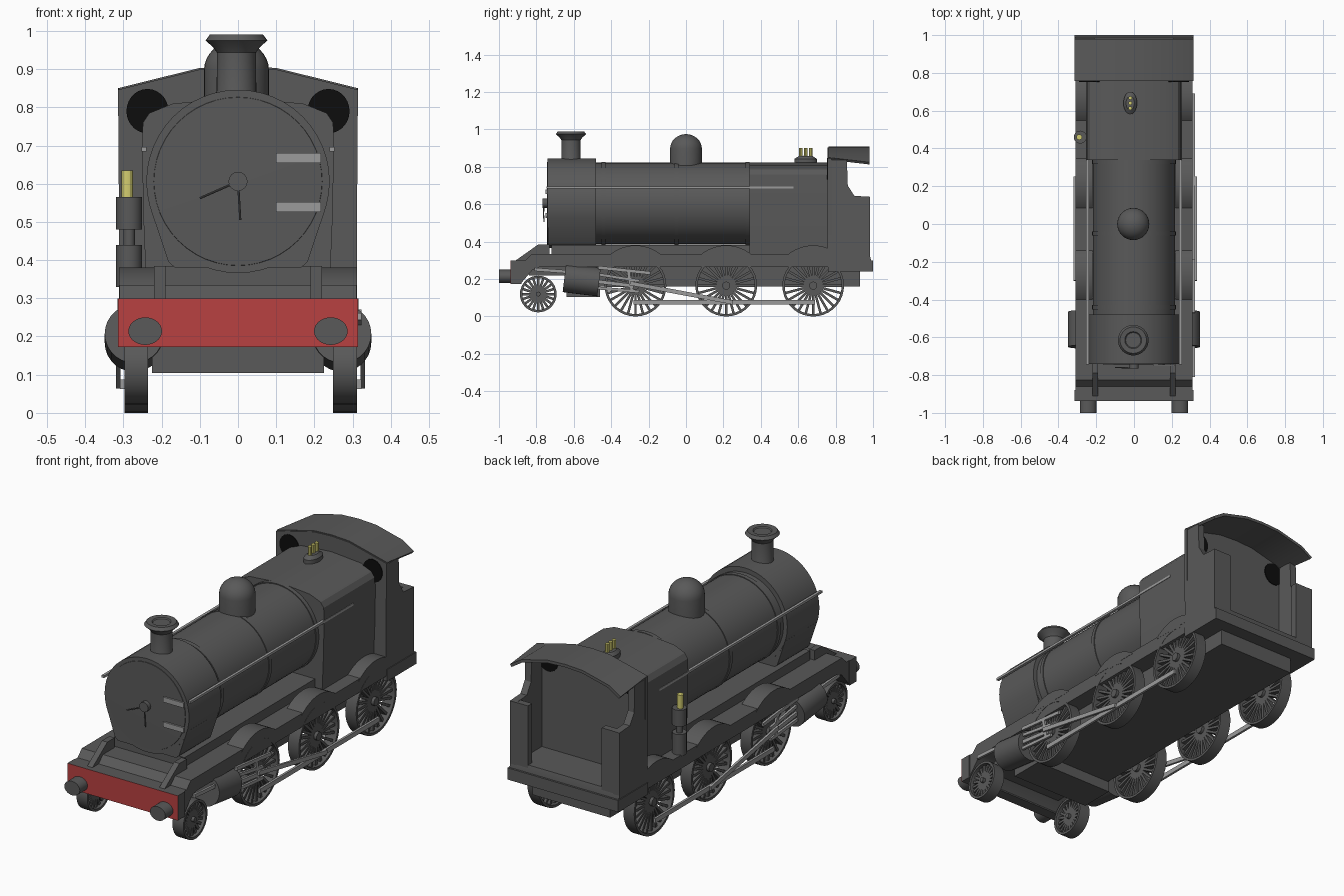
import bpy, bmesh
from math import cos, sin, pi, radians
from mathutils import Vector, Matrix

old = bpy.data.objects.get("Cube")
if old:
    bpy.data.objects.remove(old, do_unlink=True)


def material(name, color):
    m = bpy.data.materials.new(name)
    m.use_nodes = True
    m.diffuse_color = (*color, 1)
    m.node_tree.nodes["Principled BSDF"].inputs["Base Color"].default_value = (*color, 1)
    return m


BODY = material("dark grey paint", (0.1, 0.1, 0.1))
RED = material("red paint", (0.48, 0.052, 0.052))
STEEL = material("bare steel", (0.33, 0.33, 0.33))
BRASS = material("brass", (0.65, 0.61, 0.16))
BLACK = material("black glass", (0.004, 0.004, 0.004))
parts = []


def finish(name, bm, mat):
    bmesh.ops.recalc_face_normals(bm, faces=bm.faces)
    mesh = bpy.data.meshes.new(name)
    bm.to_mesh(mesh)
    bm.free()
    mesh.materials.append(mat)
    obj = bpy.data.objects.new(name, mesh)
    bpy.context.collection.objects.link(obj)
    parts.append(obj)
    return obj


def prism(name, mat, outline, axis, lo, hi):
    """Extrude an outline along x (outline in y, z) or along y (outline in x, z)."""
    bm = bmesh.new()
    place = (lambda a, b: (lo, a, b)) if axis == "x" else (lambda a, b: (a, lo, b))
    face = bm.faces.new([bm.verts.new(place(a, b)) for a, b in outline])
    moved = bmesh.ops.extrude_face_region(bm, geom=[face], use_keep_orig=True)["geom"]
    step = (hi - lo, 0, 0) if axis == "x" else (0, hi - lo, 0)
    bmesh.ops.translate(bm, vec=step, verts=[v for v in moved if isinstance(v, bmesh.types.BMVert)])
    return finish(name, bm, mat)


def box(name, mat, x, y, z):
    return prism(name, mat, [(x[0], z[0]), (x[1], z[0]), (x[1], z[1]), (x[0], z[1])], "y", *y)


def add_lathe(bm, profile, steps):
    """Spin a (radius, height) profile around z."""
    verts = [bm.verts.new((r, 0, h)) for r, h in profile]
    edges = [bm.edges.new(pair) for pair in zip(verts, verts[1:])]
    bmesh.ops.spin(bm, geom=verts + edges, cent=(0, 0, 0), axis=(0, 0, 1), angle=2 * pi, steps=steps)
    bmesh.ops.remove_doubles(bm, verts=bm.verts, dist=1e-5)


def lathe(name, mat, profile, origin, axis=(0, 0, 1), steps=32):
    bm = bmesh.new()
    add_lathe(bm, profile, steps)
    turn = Vector(axis).to_track_quat("Z", "Y").to_matrix().to_4x4()
    bm.transform(Matrix.Translation(origin) @ turn)
    return finish(name, bm, mat)


def rod(name, mat, start, end, radius, steps=8):
    span = Vector(end) - Vector(start)
    h = span.length
    return lathe(name, mat, [(0, 0), (radius, 0), (radius, h), (0, h)], start, span, steps)


def bar(name, x, start, end, height, width=0.012):
    """Flat steel bar between two (y, z) points, centred on x."""
    a, b = Vector(start), Vector(end)
    n = (b - a).orthogonal().normalized() * height / 2
    return prism(name, STEEL, [a - n, b - n, b + n, a + n], "x", x - width / 2, x + width / 2)


def mirrored(outline):
    return outline + [(-a, b) for a, b in reversed(outline) if a]


def ellipse(x, z, rx, rz, steps=28):
    return [(x + rx * cos(2 * pi * i / steps), z + rz * sin(2 * pi * i / steps)) for i in range(steps)]


def wheel(name, x, y, z, r, spokes):
    """Spoked wheel turning around x."""
    bm = bmesh.new()
    w, rim, hub = 0.031, r - 0.013, r * 0.13
    add_lathe(bm, [(rim, -w), (r, -w), (r, w), (rim, w), (rim, -w)], 36)
    add_lathe(bm, [(0, -w), (hub, -w), (hub, w), (0, w)], 16)
    for i in range(spokes):
        size = Matrix.Diagonal((rim, 0.013, w, 1))
        spin = Matrix.Rotation(2 * pi * i / spokes, 4, "Z")
        bmesh.ops.create_cube(bm, size=1, matrix=spin @ Matrix.Translation((rim / 2, 0, 0)) @ size)
    bm.transform(Matrix.Translation((x, y, z)) @ Matrix.Rotation(pi / 2, 4, "Y"))
    return finish(name, bm, BODY)


# Running board, frames and front beam
prism("running_board", BODY, [(-.93, .18), (-.93, .3), (-.86, .3), (-.825, .335), (.98, .335), (.99, .3),
      (.99, .265), (-.78, .265), (-.82, .25), (-.88, .18)], "x", -.31, .31)
box("rear_beam", BODY, (-.315, .315), (.76, 1), (.24, .3))
box("main_frame", BODY, (-.22, .22), (-.46, .93), (.16, .3))
box("front_frame", BODY, (-.22, .22), (-.84, -.46), (.22, .3))
box("cylinder_block", BODY, (-.225, .225), (-.64, -.46), (.105, .3))
box("boiler_bed", BODY, (-.2, .2), (-.72, .76), (.3, .383))
box("front_beam", BODY, (-.314, .314), (-.936, -.88), (.173, .3))
box("front_beam_paint", RED, (-.314, .314), (-.937, -.936), (.173, .3))

# Smokebox, boiler and bands
axis_z, forward = 0.606, (0, -1, 0)
lathe("smokebox", BODY, [(0, 0), (.24, 0), (.24, .26), (0, .26)], (0, -.48, axis_z), forward, 48)
lathe("smokebox_door", BODY, [(.221, 0), (.22, .003), (0, .005)], (0, -.739, axis_z), forward, 48)
prism("smokebox_saddle", BODY, mirrored([(.165, .38), (.182, .395), (.2275, .53)]), "y", -.739, -.481)
lathe("boiler", BODY, [(0, 0), (.218, 0), (.218, .84), (0, .84)], (0, .35, axis_z - .002), forward, 48)
for y in (-.43, -.04, .34):
    lathe("boiler_band", BODY, [(.21, 0), (.222, 0), (.222, .022), (.21, .022)], (0, y, axis_z - .002),
          forward, 48)

# Door fittings
rod("door_hub", BODY, (0, -.74, axis_z), (0, -.766, axis_z), .025, 16)
rod("door_handle_side", BODY, (0, -.762, axis_z), (-.1, -.76, .562), .003)
rod("door_handle_down", BODY, (0, -.762, axis_z), (.006, -.76, .505), .003)
for z in (.539, .667):
    box("door_hinge", STEEL, (.1, .217), (-.752, -.743), (z - .013, z + .013))

# Chimney, dome and safety valves
lathe("chimney", BODY, [(.06, 0), (.052, .025), (.051, .125), (.062, .14), (.081, .157), (.07, .172),
      (.045, .17), (.04, .165), (0, .165)], (-.004, -.615, .818))
lathe("steam_dome", BODY, [(.085, 0), (.085, .1)] +
      [(.085 * cos(a * pi / 16), .1 + .078 * sin(a * pi / 16)) for a in range(1, 8)] + [(0, .178)],
      (-.004, 0, .797))
mount = lathe("safety_valve_mount", BODY, [(.036, 0), (.036, .025), (.022, .04), (0, .042)], (0, 0, 0))
mount.data.transform(Matrix.Translation((-.02, .64, .818)) @ Matrix.Diagonal((1, 1.65, 1, 1)))
for y in (.613, .64, .667):
    rod("safety_valve", BRASS, (-.02, y, .84), (-.02, y, .902), .01)

# Firebox
prism("firebox", BODY, mirrored([(.24, .33), (.248, .52), (.251, .7), (.249, .76), (.232, .785), (.17, .81),
      (0, .824)]), "y", .34, .765)

# Cab front and roof, whose rear corners droop
roof = [(0, .908), (.1, .903), (.25, .866), (.314, .85)]
prism("cab_front", BODY, mirrored([(x, z - .004) for x, z in roof] + [(.31, .3)]), "y", .757, .777)
cab_roof = prism("cab_roof", BODY, mirrored(roof + [(.305, .838), (.245, .852), (.1, .888), (0, .893)]),
                 "y", .762, .98)
for v in cab_roof.data.vertices:
    if v.co.y > .9 and abs(v.co.x) > .29:
        v.co.z -= .025

# Air pump on the right side
lathe("air_pump", BODY, [(0, 0), (.034, 0), (.034, .11), (.015, .11), (.015, .15), (.034, .15),
      (.034, .235), (0, .235)], (-.285, .46, .33), steps=20)
rod("air_pump_cap", BRASS, (-.29, .46, .56), (-.29, .46, .635), .015, 12)

# Parts that repeat on both sides
for s in (-1, 1):
    def across(a, b):
        return sorted((s * a, s * b))

    # Cab sides, corner returns and round windows
    prism("cab_side", BODY, [(.757, .27), (.985, .27), (.985, .64), (.9, .645), (.865, .7), (.86, .838),
          (.757, .838)], "x", *across(.275, .311))
    box("cab_corner", BODY, across(.21, .31), (.95, .984), (.3, .64))
    prism("cab_window", BLACK, ellipse(s * .237, .79, .055, .058), "y", .753, .781)

    # Buffers, braces and handrails
    prism("buffer", BODY, ellipse(s * .243, .214, .044, .036), "y", -1, -.93)
    prism("front_brace", BODY, [(-.91, .3), (-.79, .385), (-.73, .385), (-.73, .335), (-.8, .335), (-.86, .3)],
          "x", *across(.19, .22))
    bar("handrail", s * .246, (-.745, .69), (.575, .69), .012, .014)

    # Wheels and splashers
    side = s * .273 + .007
    wheel("leading_wheel", side, -.79, .12, .098, 20)
    for y in (-.27, .215, .68):
        wheel("driving_wheel", side, y, .165, .165, 24)
        arc = [(min(y + .215 * cos(a), .765), .165 + .215 * sin(a)) for a in map(radians, range(48, 133, 7))]
        prism("splasher", BODY, arc, "x", *across(.22, .311))

    # Cylinders
    rod("steam_cylinder", BODY, (s * .272, -.65, .207), (s * .272, -.465, .184), .077, 28)

    # Side rods and valve gear
    x = s * .31 + .007
    bar("coupling_rod", x, (-.28, .075), (.69, .075), .024)
    bar("connecting_rod", x + s * .01, (-.3, .178), (.25, .075), .022)
    bar("piston_rod", x, (-.5, .19), (-.28, .163), .02)
    bar("upper_slide_bar", x, (-.5, .23), (-.25, .19), .016)
    bar("lower_slide_bar", x, (-.48, .153), (-.25, .133), .016)
    bar("valve_rod", x, (-.47, .262), (-.19, .232), .018)
    bar("valve_spindle", x, (-.81, .252), (-.6, .236), .018)
    bar("combination_lever", x, (-.31, .25), (-.29, .14), .018)

# Smooth round parts and keep hard edges sharp
bpy.ops.object.select_all(action="DESELECT")
for obj in parts:
    obj.select_set(True)
bpy.context.view_layer.objects.active = parts[0]
bpy.ops.object.shade_smooth_by_angle(angle=radians(30))
